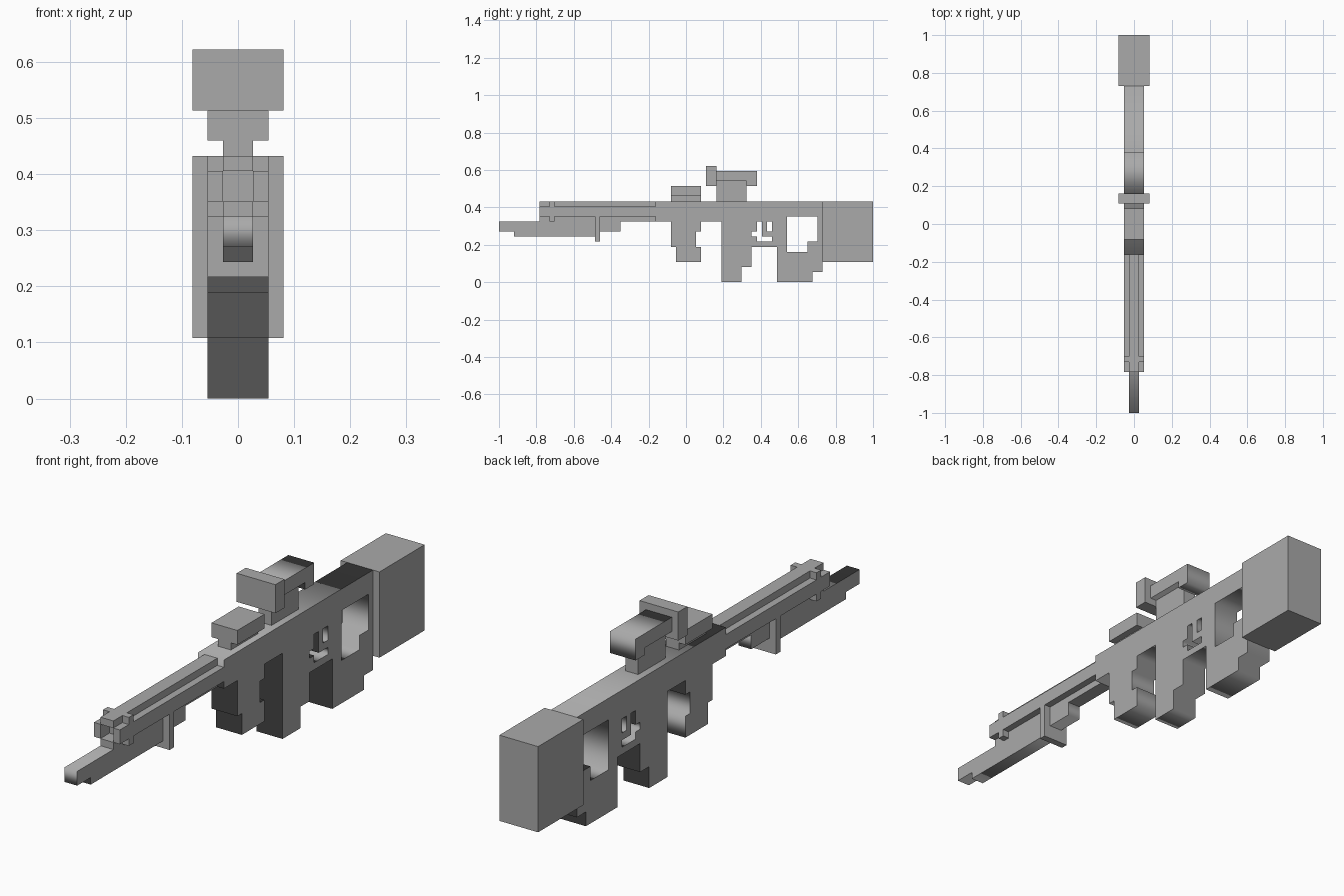
import bpy
import bmesh
from mathutils import Matrix, Vector

if "Cube" in bpy.data.objects:
    bpy.data.objects.remove(bpy.data.objects["Cube"])

U = 2 / 74      # one grid block
MID = 37        # block count from the muzzle tip to the centre

grey = bpy.data.materials.new("plain_grey")
grey.use_nodes = True
grey.diffuse_color = (0.4, 0.4, 0.4, 1)
grey.node_tree.nodes["Principled BSDF"].inputs["Base Color"].default_value = (0.4, 0.4, 0.4, 1)


def finish(name, mesh):
    mesh.materials.clear()
    mesh.materials.append(grey)
    obj = bpy.data.objects.new(name, mesh)
    bpy.context.collection.objects.link(obj)
    return obj


def box(name, xs, ys, zs):
    """Block spanning the given ranges, in grid blocks."""
    bm = bmesh.new()
    bmesh.ops.create_cube(bm, size=1)
    spans = (xs, (ys[0] - MID, ys[1] - MID), zs)
    size = Vector([b - a for a, b in spans]) * U
    centre = Vector([(a + b) / 2 for a, b in spans]) * U
    bm.transform(Matrix.Translation(centre) @ Matrix.Diagonal(size).to_4x4())
    mesh = bpy.data.meshes.new(name)
    bm.to_mesh(mesh)
    bm.free()
    return finish(name, mesh)


def slab(name, half_width, *loops):
    """Side profile of (length, height) loops; later loops are holes."""
    curve = bpy.data.curves.new(name + "_profile", "CURVE")
    curve.dimensions = "2D"
    curve.fill_mode = "BOTH"
    curve.extrude = half_width * U
    for loop in loops:
        spline = curve.splines.new("POLY")
        spline.points.add(len(loop) - 1)
        for point, (y, z) in zip(spline.points, loop):
            point.co = ((y - MID) * U, z * U, 0, 1)
        spline.use_cyclic_u = True
    helper = bpy.data.objects.new(name + "_profile", curve)
    bpy.context.collection.objects.link(helper)
    graph = bpy.context.evaluated_depsgraph_get()
    mesh = bpy.data.meshes.new_from_object(helper.evaluated_get(graph))
    bpy.data.objects.remove(helper)
    # Stand the profile up along the length
    mesh.transform(Matrix(((0, 0, 1, 0), (1, 0, 0, 0), (0, 1, 0, 0), (0, 0, 0, 1))))
    bm = bmesh.new()
    bm.from_mesh(mesh)
    bmesh.ops.remove_doubles(bm, verts=bm.verts, dist=U / 100)
    bmesh.ops.recalc_face_normals(bm, faces=bm.faces)
    bm.to_mesh(mesh)
    bm.free()
    mesh.name = name
    return finish(name, mesh)


# Receiver with magazine, grips, trigger opening and stock opening
outline = [(31, 16), (31, 12), (34, 12), (34, 7), (35, 7), (35, 4), (40, 4), (40, 7),
           (39, 7), (39, 10), (40, 10), (40, 12), (44, 12), (44, 0), (48, 0), (48, 3),
           (50, 3), (50, 7), (55, 7), (55, 0), (62, 0), (62, 2), (64, 2), (64, 16)]
trigger_gap = [(50, 10), (51, 10), (51, 12), (52, 12), (52, 9), (54, 9),
               (54, 8), (51, 8), (51, 9), (50, 9)]
trigger_slot = [(53, 12), (54, 12), (54, 10), (53, 10)]
stock_opening = [(57, 13), (63, 13), (63, 8), (61, 8), (61, 6), (57, 6)]
slab("receiver", 2, outline, trigger_gap, trigger_slot, stock_opening)
box("butt", (-3, 3), (64, 74), (4, 16))

# Lower barrel and its hanging post
slab("lower_barrel", 1, [(0, 12), (0, 10), (3, 10), (3, 9), (19, 9), (19, 10),
                         (24, 10), (24, 12)])
box("barrel_post", (-2, 2), (19, 20), (8, 13))

# Fore-end: ridged core, side rails, collar
box("fore_core", (-1, 1), (11, 31), (12, 16))
box("collar", (-2, 2), (10, 11), (12, 16))
for side, (a, b) in (("right", (-2, -1)), ("left", (1, 2))):
    box(side + "_rail", (a, b), (11, 31), (13, 15))
    box(side + "_muzzle_cheek", (a, b), (8, 10), (13, 15))

# Open muzzle frame, top and bottom
for part, low in (("top", 15), ("bottom", 12)):
    box("muzzle_" + part, (-1, 1), (8, 10), (low, low + 1))

# Front sight block
box("sight_stem", (-1, 1), (34, 40), (16, 17))
box("sight_block", (-2, 2), (34, 40), (17, 19))

# Scope
box("scope_mount", (-1, 1), (43, 49), (16, 20))
slab("scope_body", 2, [(43, 20), (49, 20), (49, 19), (51, 19), (51, 22), (43, 22)])
box("scope_front_plate", (-3, 3), (41, 43), (19, 23))
